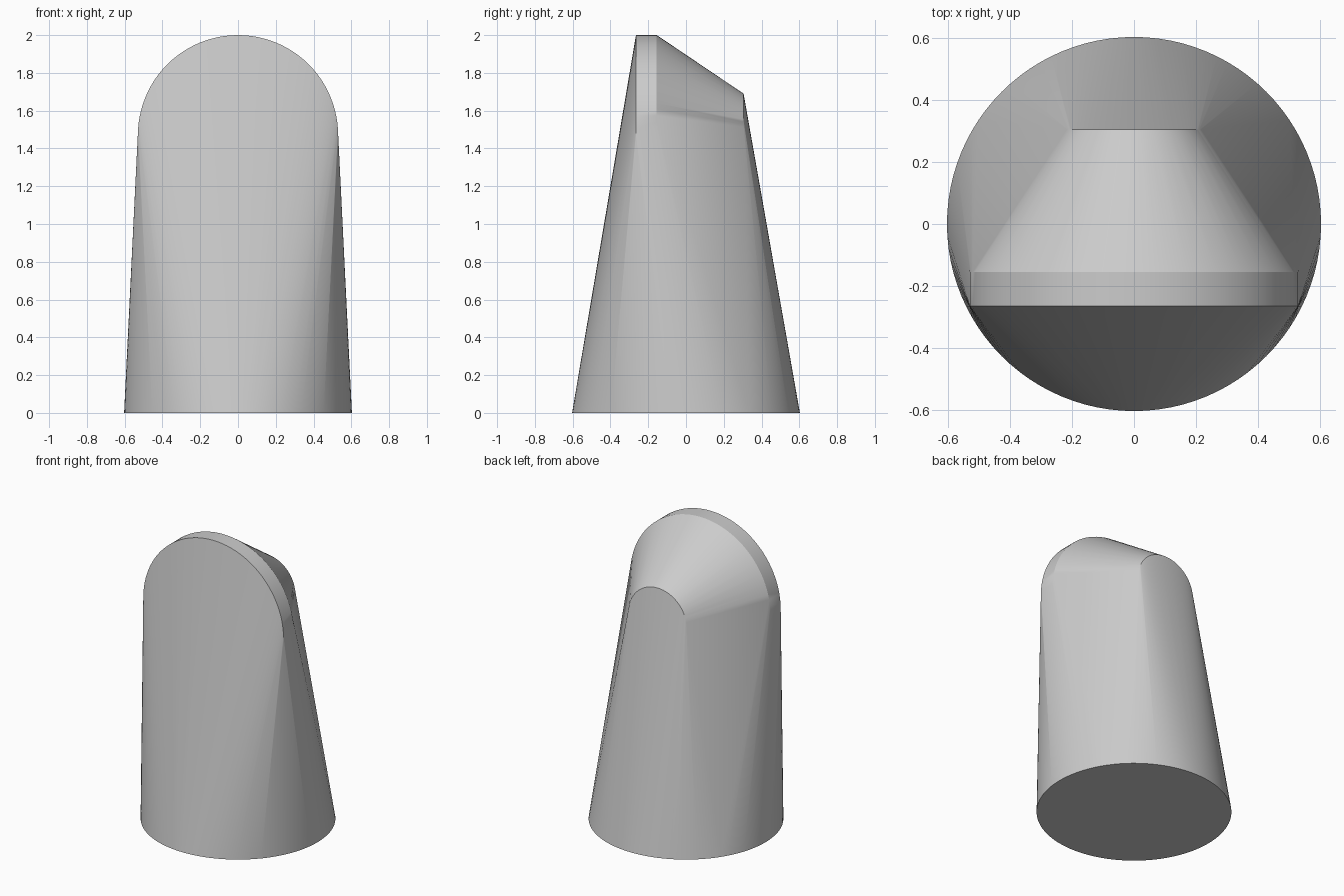
import bpy, bmesh, math

cube = bpy.data.objects.get("Cube")
if cube:
    bpy.data.objects.remove(cube, do_unlink=True)

SEGMENTS = 96
BASE_RADIUS = 0.603
ARCH_HEIGHT = 1.47   # shared centre height of the upright rings
ARCH_RADIUS = 0.53
BACK_RADIUS = 0.22

grey = bpy.data.materials.new("plain grey")
grey.use_nodes = True
colour = (0.6, 0.6, 0.6, 1)
grey.diffuse_color = colour
grey.node_tree.nodes["Principled BSDF"].inputs["Base Color"].default_value = colour


def angles():
    return [2 * math.pi * i / SEGMENTS for i in range(SEGMENTS)]


def upright_ring(bm, y, radius):
    for a in angles():
        bm.verts.new((radius * math.cos(a), y, ARCH_HEIGHT + radius * math.sin(a)))


bm = bmesh.new()
# round foot
for a in angles():
    bm.verts.new((BASE_RADIUS * math.cos(a), BASE_RADIUS * math.sin(a), 0))
# rounded front rim, then the smaller rounded back end
upright_ring(bm, -0.265, ARCH_RADIUS)
upright_ring(bm, -0.155, ARCH_RADIUS)
upright_ring(bm, 0.305, BACK_RADIUS)

# stretch one skin over all the rings
hull = bmesh.ops.convex_hull(bm, input=bm.verts[:])
unused = {g for g in hull["geom_interior"] + hull["geom_unused"]
          if isinstance(g, bmesh.types.BMVert)}
bmesh.ops.delete(bm, geom=list(unused), context="VERTS")
bmesh.ops.dissolve_limit(bm, angle_limit=math.radians(0.05),
                         verts=bm.verts[:], edges=bm.edges[:])
bmesh.ops.recalc_face_normals(bm, faces=bm.faces[:])

mesh = bpy.data.meshes.new("tapered_body")
bm.to_mesh(mesh)
bm.free()
mesh.materials.append(grey)
body = bpy.data.objects.new("tapered_body", mesh)
bpy.context.collection.objects.link(body)

bpy.ops.object.select_all(action="DESELECT")
body.select_set(True)
bpy.context.view_layer.objects.active = body
bpy.ops.object.shade_smooth_by_angle(angle=math.radians(30))
